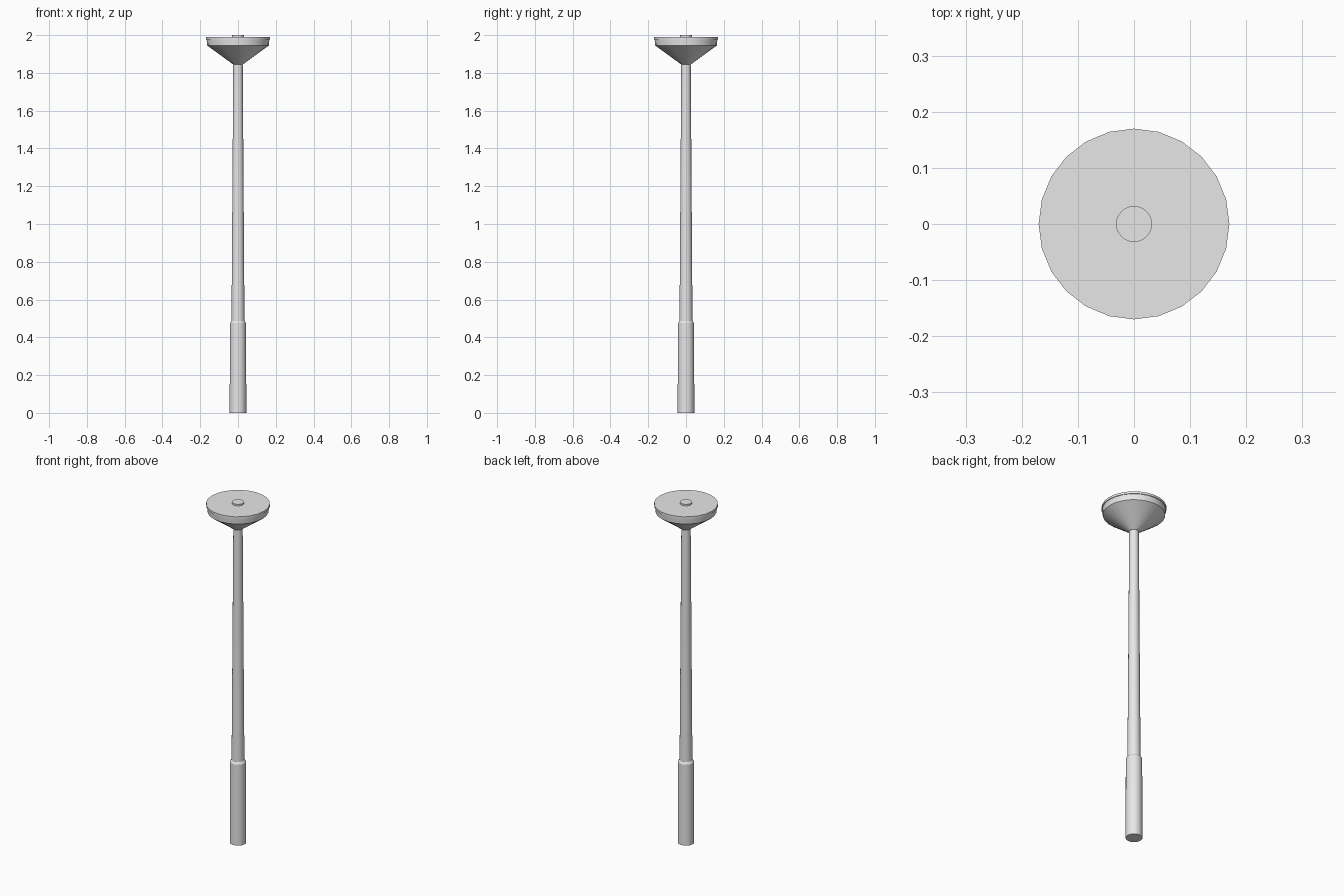
import bpy
import math

cube = bpy.data.objects.get("Cube")
if cube:
    bpy.data.objects.remove(cube, do_unlink=True)

SIDES = 24

metal = bpy.data.materials.new("light_grey_metal")
metal.use_nodes = True
grey = (0.8, 0.8, 0.8, 1.0)
metal.diffuse_color = grey
metal.node_tree.nodes["Principled BSDF"].inputs["Base Color"].default_value = grey


def turned(name, profile):
    """Turn a closed, round part from (radius, height) points."""
    verts, faces = [], []
    for radius, z in profile:
        for i in range(SIDES):
            a = 2 * math.pi * i / SIDES
            verts.append((radius * math.cos(a), radius * math.sin(a), z))
    for ring in range(len(profile) - 1):
        low, high = ring * SIDES, (ring + 1) * SIDES
        for i in range(SIDES):
            j = (i + 1) % SIDES
            faces.append((low + i, low + j, high + j, high + i))
    faces.append(tuple(reversed(range(SIDES))))
    faces.append(tuple(range(len(verts) - SIDES, len(verts))))
    mesh = bpy.data.meshes.new(name)
    mesh.from_pydata(verts, [], faces)
    mesh.materials.append(metal)
    obj = bpy.data.objects.new(name, mesh)
    bpy.context.collection.objects.link(obj)
    bpy.ops.object.select_all(action="DESELECT")
    obj.select_set(True)
    bpy.context.view_layer.objects.active = obj
    bpy.ops.object.shade_smooth_by_angle(angle=math.radians(30))
    return obj


# Thick lower sleeve with a sloped shoulder
turned("base_sleeve", [(0.044, 0), (0.043, 0.475), (0.035, 0.487)])

# Slender tapering pole
turned("pole", [(0.0345, 0.47), (0.025, 1.86)])

# Conical lamp bowl with an upright rim
turned("lamp_bowl", [(0.026, 1.845), (0.163, 1.945), (0.166, 1.978)])

# Flat lid overhanging the bowl slightly
turned("lamp_lid", [(0.17, 1.978), (0.17, 1.991)])

# Small button on the lid
turned("lid_button", [(0.032, 1.985), (0.032, 2.0)])
